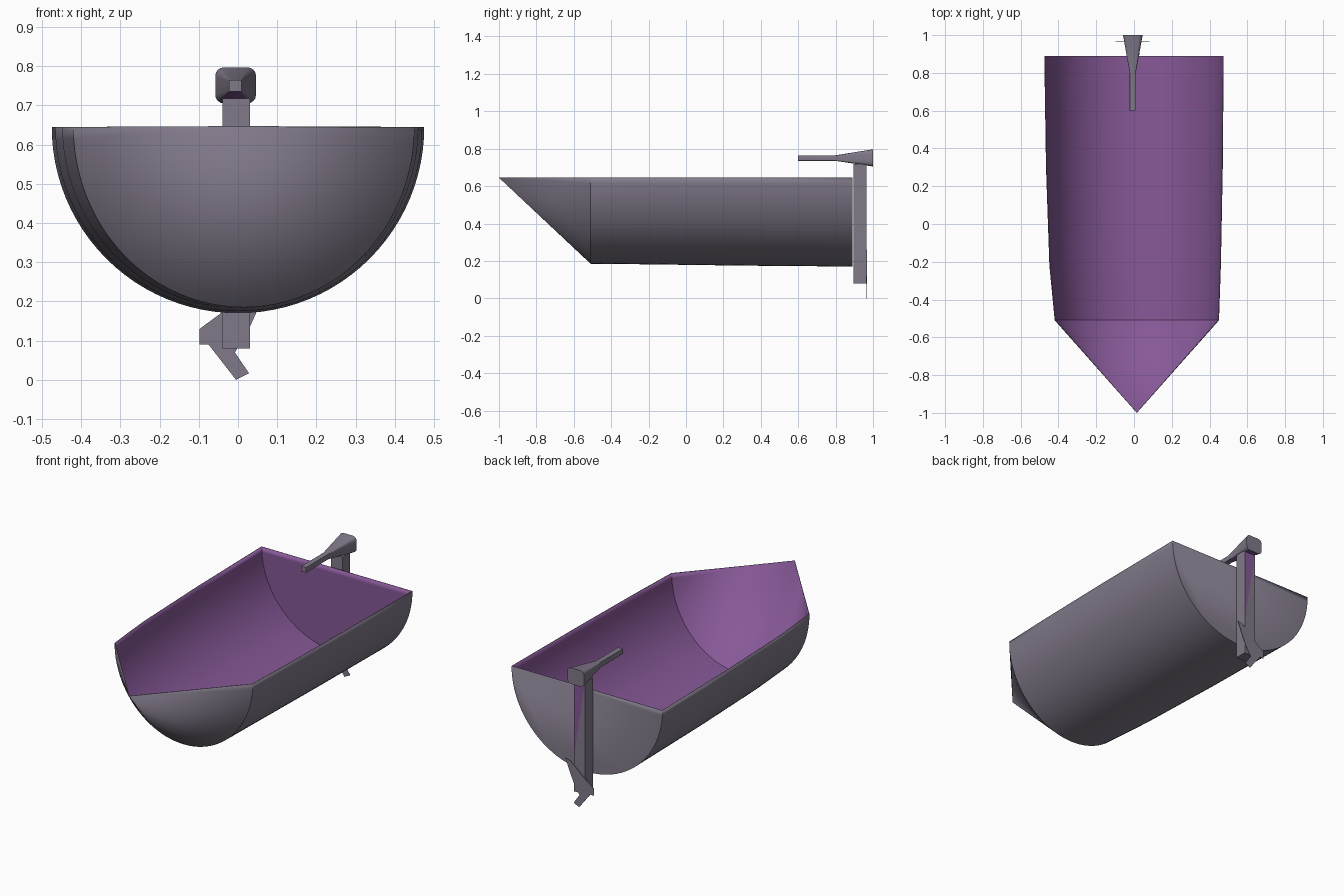
import bpy, bmesh, math
from mathutils import Vector

if "Cube" in bpy.data.objects:
    bpy.data.objects.remove(bpy.data.objects["Cube"])


def material(name, rgb):
    m = bpy.data.materials.new(name)
    m.diffuse_color = (*rgb, 1)
    m.use_nodes = True
    m.node_tree.nodes["Principled BSDF"].inputs["Base Color"].default_value = m.diffuse_color
    return m


GREY = material("warm grey", (0.22, 0.19, 0.25))
PURPLE = material("purple", (0.24, 0.098, 0.31))


def finish(name, bm, smooth_angle=None):
    me = bpy.data.meshes.new(name)
    bm.to_mesh(me)
    bm.free()
    me.materials.append(GREY)
    me.materials.append(PURPLE)
    ob = bpy.data.objects.new(name, me)
    bpy.context.collection.objects.link(ob)
    if smooth_angle:
        bpy.ops.object.select_all(action='DESELECT')
        ob.select_set(True)
        bpy.context.view_layer.objects.active = ob
        bpy.ops.object.shade_smooth_by_angle(angle=math.radians(smooth_angle))
    return ob


def loft(bm, rings, closed):
    n = len(rings[0])
    faces = []
    for a, b in zip(rings, rings[1:]):
        for i in range(n if closed else n - 1):
            j = (i + 1) % n
            faces.append(bm.faces.new((a[i], a[j], b[j], b[i])))
    return faces


# Hull: half-round stations from stern to shoulder, then a half-cone bow
TOP, SEG = 0.645, 48
stations = [(0.89, 0.0, 0.475, 0.475), (0.30, 0.002, 0.468, 0.470),
            (-0.22, 0.006, 0.454, 0.463), (-0.51, 0.015, 0.435, 0.460)]
bm = bmesh.new()
rings = []
for y, cx, rx, rz in stations:
    ring = []
    for i in range(SEG + 1):
        a = math.pi * i / SEG
        ring.append(bm.verts.new((cx - rx * math.cos(a), y, TOP - rz * math.sin(a))))
    rings.append(ring)
loft(bm, rings, False)
bm.faces.new(rings[0])
tip = bm.verts.new((0.015, -1.0, TOP))
for a, b in zip(rings[-1], rings[-1][1:]):
    bm.faces.new((a, b, tip))
bmesh.ops.recalc_face_normals(bm, faces=bm.faces)
bm.normal_update()
outward = sum(f.normal.dot(f.calc_center_median() - Vector((0, 0, TOP))) for f in bm.faces)
if outward < 0:
    bmesh.ops.reverse_faces(bm, faces=bm.faces)
hull = finish("hull", bm, 30)
# Thin shell whose inner side is purple
shell = hull.modifiers.new("inner lining", 'SOLIDIFY')
shell.thickness = 0.004
shell.offset = -1
shell.material_offset = 1

# Motor leg, with a purple wedge on the rear face
bm = bmesh.new()
x0, x1, y0, y1, z0, z1 = -0.04, 0.03, 0.895, 0.965, 0.08, 0.717
low, high = [[bm.verts.new((x, y, z)) for x, y in ((x0, y0), (x1, y0), (x1, y1), (x0, y1))]
             for z in (z0, z1)]
for i in (0, 3):
    j = (i + 1) % 4
    bm.faces.new((low[i], low[j], high[j], high[i]))
mid = bm.verts.new((x1, y1, 0.28))
bm.faces.new((low[1], low[2], mid, high[2], high[1]))
bm.faces.new((low[2], low[3], high[3], mid))
bm.faces.new((mid, high[3], high[2])).material_index = 1
bm.faces.new(low)
bm.faces.new(high)
bmesh.ops.recalc_face_normals(bm, faces=bm.faces)
finish("motor_leg", bm)

# Tiller: slim square handle flaring into a rounded head
bm = bmesh.new()
rings = []
for y, cx, cz, hx, hz, r in ((0.60, -0.007, 0.75, 0.016, 0.015, 0.002),
                             (0.80, -0.007, 0.75, 0.016, 0.015, 0.002),
                             (1.00, -0.006, 0.751, 0.052, 0.046, 0.022)):
    ring = []
    for k, (sx, sz) in enumerate(((1, 1), (-1, 1), (-1, -1), (1, -1))):
        for s in range(5):
            a = math.pi / 2 * (k + s / 4)
            ring.append(bm.verts.new((cx + sx * (hx - r) + r * math.cos(a), y,
                                      cz + sz * (hz - r) + r * math.sin(a))))
    rings.append(ring)
loft(bm, rings, True)
bm.faces.new(rings[0])
bm.faces.new(rings[-1])
bmesh.ops.recalc_face_normals(bm, faces=bm.faces)
bm.normal_update()
# Flat underside of the flare is purple
for f in bm.faces:
    if f.normal.z < -0.95 and f.calc_center_median().y > 0.85:
        f.material_index = 1
finish("tiller", bm, 30)

# Propeller: thin three-bladed plate
outline = [(-0.098, 0.13), (-0.098, 0.09), (-0.075, 0.09), (-0.005, 0.0), (0.028, 0.017),
           (-0.008, 0.07), (0.028, 0.13), (0.046, 0.17), (0.082, 0.26), (0.05, 0.25),
           (-0.03, 0.18)]
bm = bmesh.new()
face = bm.faces.new([bm.verts.new((x, 0.965, z)) for x, z in outline])
ext = bmesh.ops.extrude_face_region(bm, geom=[face])
bmesh.ops.translate(bm, vec=(0, 0.004, 0),
                    verts=[v for v in ext["geom"] if isinstance(v, bmesh.types.BMVert)])
bmesh.ops.recalc_face_normals(bm, faces=bm.faces)
finish("propeller", bm)
